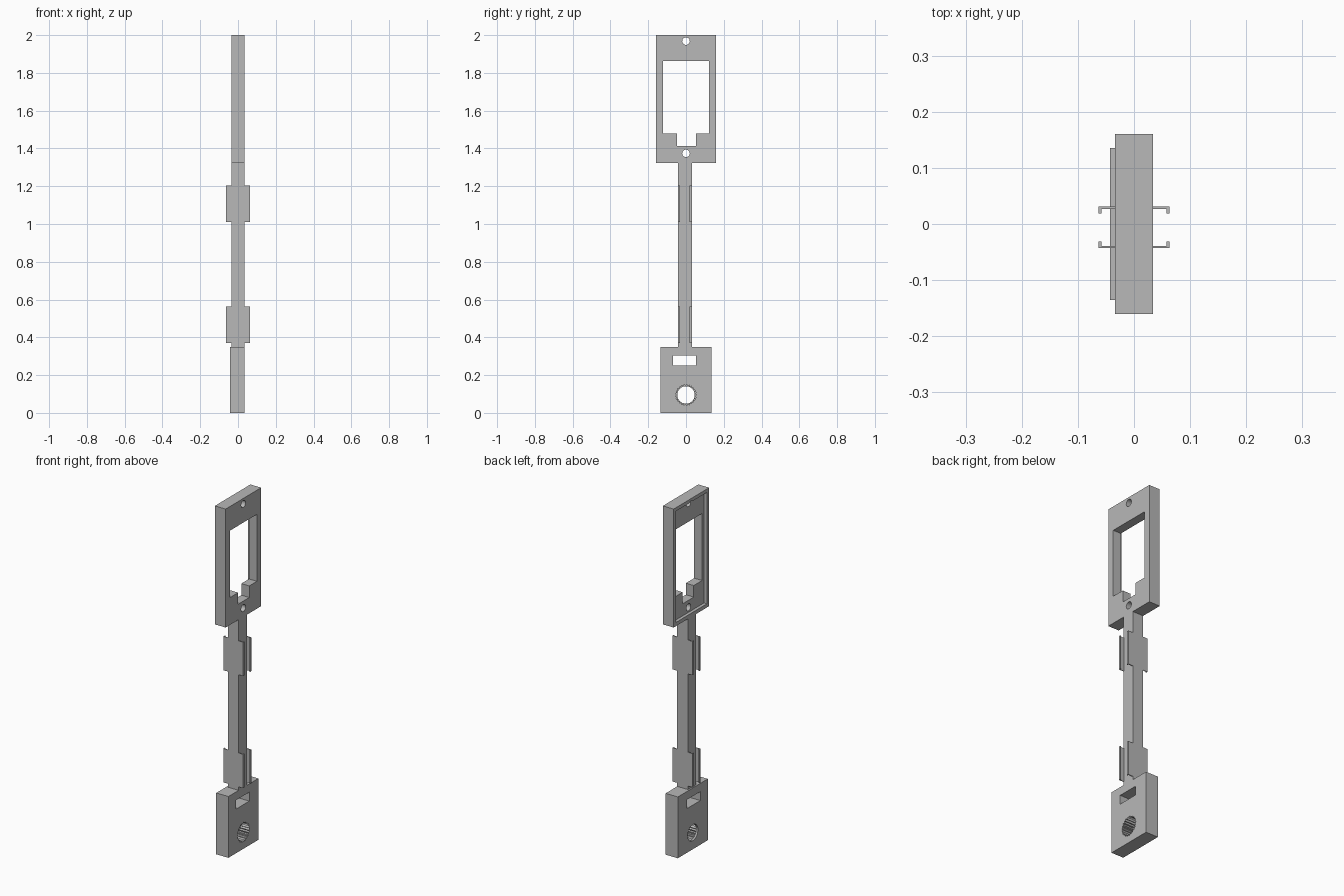
import bpy, bmesh, math

if "Cube" in bpy.data.objects:
    bpy.data.objects.remove(bpy.data.objects["Cube"], do_unlink=True)

grey = bpy.data.materials.new("plain grey")
grey.use_nodes = True
grey.diffuse_color = (0.48, 0.48, 0.48, 1)
grey.node_tree.nodes["Principled BSDF"].inputs["Base Color"].default_value = grey.diffuse_color

XL, XR = -0.034, 0.034          # thickness of the arm and frame
ARM_Y = (-0.043, 0.031)         # arm sides


def extrude(name, outline, x0, x1):
    """Solid with a (y, z) outline, extruded along x."""
    bm = bmesh.new()
    face = bm.faces.new([bm.verts.new((x0, y, z)) for y, z in outline])
    ext = bmesh.ops.extrude_face_region(bm, geom=[face])["geom"]
    verts = [v for v in ext if isinstance(v, bmesh.types.BMVert)]
    bmesh.ops.translate(bm, vec=(x1 - x0, 0, 0), verts=verts)
    bmesh.ops.recalc_face_normals(bm, faces=bm.faces[:])
    mesh = bpy.data.meshes.new(name)
    bm.to_mesh(mesh)
    bm.free()
    mesh.materials.append(grey)
    ob = bpy.data.objects.new(name, mesh)
    bpy.context.collection.objects.link(ob)
    return ob


def box(name, x, y, z):
    outline = [(y[0], z[0]), (y[1], z[0]), (y[1], z[1]), (y[0], z[1])]
    return extrude(name, outline, *x)


def ring(z, radii, count):
    """Outline round (0, z) that steps through the given radii."""
    pts = []
    for i in range(count):
        a = 2 * math.pi * i / count
        r = radii[i % len(radii)]
        pts.append((r * math.cos(a), z + r * math.sin(a)))
    return pts


def cut(target, cutters):
    for c in cutters:
        c.hide_render = True
        mod = target.modifiers.new("cut", "BOOLEAN")
        mod.operation, mod.solver, mod.object = "DIFFERENCE", "EXACT", c
        bpy.context.view_layer.objects.active = target
        bpy.ops.object.modifier_apply(modifier=mod.name)
        bpy.data.objects.remove(c, do_unlink=True)


THROUGH = (-0.1, 0.1)

# Upper frame: window, cable notch, screw holes, shallow recess on one side
frame = box("upper_frame", (XL, XR), (-0.16, 0.16), (1.324, 2.0))
cut(frame, [
    box("recess_cutter", (-0.1, XL + 0.018), (-0.14, 0.14), (1.345, 1.98)),
    box("window_cutter", THROUGH, (-0.122, 0.122), (1.48, 1.862)),
    box("notch_cutter", THROUGH, (-0.047, 0.053), (1.414, 1.5)),
    extrude("top_screw_cutter", ring(1.968, [0.02], 24), *THROUGH),
    extrude("low_screw_cutter", ring(1.374, [0.02], 24), *THROUGH),
])

# Arm
box("arm", (XL, XR), ARM_Y, (0.35, 1.324))

# Base block: cable slot, round hole and toothed socket
base = box("base_block", (-0.043, XR), (-0.135, 0.135), (0, 0.35))
cut(base, [
    box("slot_cutter", THROUGH, (-0.068, 0.053), (0.252, 0.303)),
    extrude("hole_cutter", ring(0.095, [0.046], 48), *THROUGH),
    extrude("socket_cutter", ring(0.095, [0.056, 0.048], 50), XL + 0.002, 0.1),
])

# Cable clips: thin hooked wings on both sides of the arm
for level, z in (("lower", (0.37, 0.563)), ("upper", (1.01, 1.203))):
    for side, sx in (("left", 1), ("right", -1)):
        for place, y, inward in (("front", ARM_Y[0], 1), ("back", ARM_Y[1], -1)):
            name = f"{level}_{side}_{place}_clip"
            wing_x = sorted((sx * 0.034, sx * 0.063))
            lip_x = sorted((sx * 0.058, sx * 0.063))
            box(name + "_wing", wing_x, sorted((y, y + inward * 0.004)), z)
            box(name + "_lip", lip_x,
                sorted((y + inward * 0.004, y + inward * 0.012)), z)
